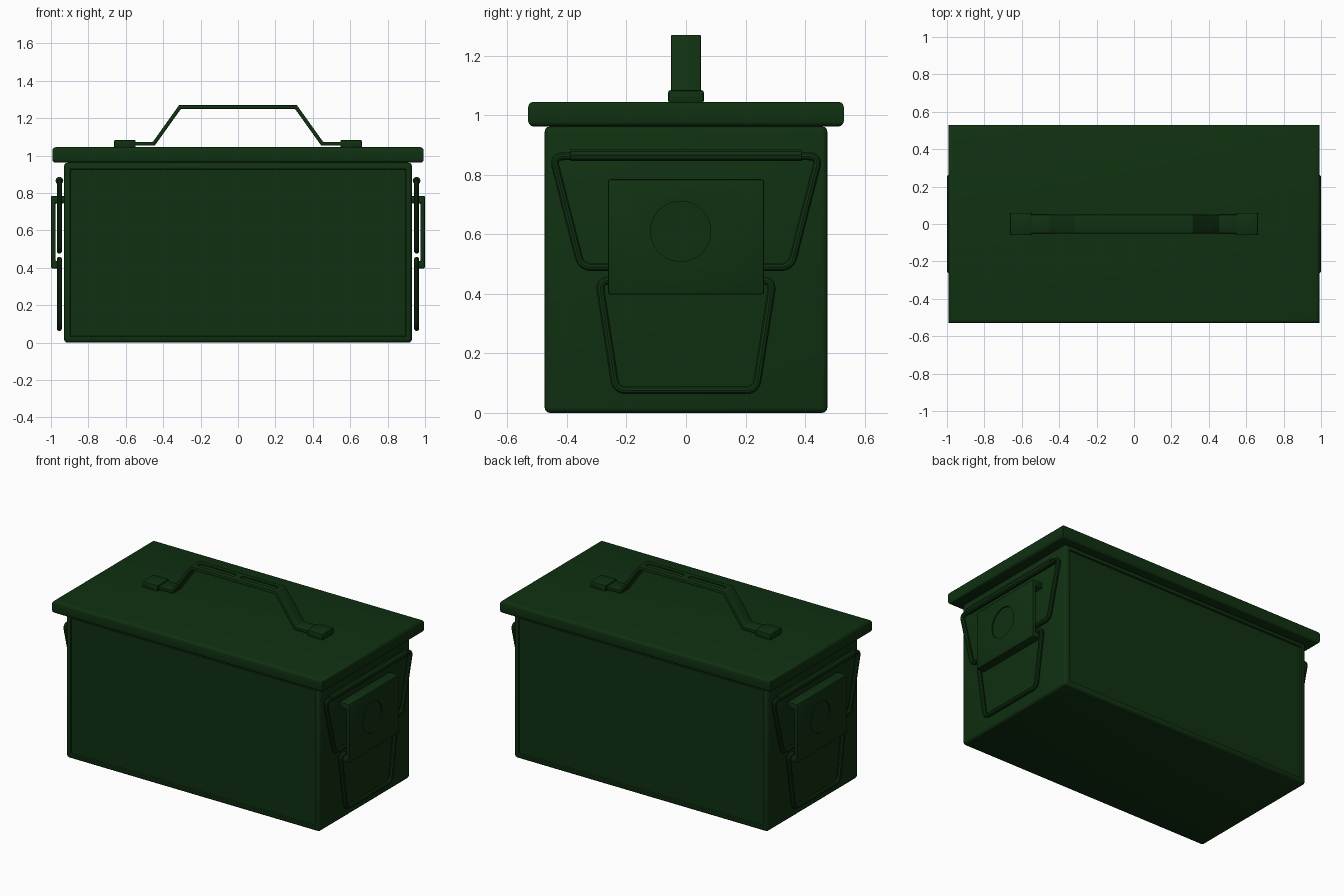
import bpy, bmesh, math
from mathutils import Vector

if "Cube" in bpy.data.objects:
    bpy.data.objects.remove(bpy.data.objects["Cube"])

green = bpy.data.materials.new("dark olive green")
green.diffuse_color = (0.005, 0.030, 0.0055, 1)
green.use_nodes = True
green.node_tree.nodes["Principled BSDF"].inputs["Base Color"].default_value = green.diffuse_color


def activate(ob):
    bpy.ops.object.select_all(action='DESELECT')
    ob.select_set(True)
    bpy.context.view_layer.objects.active = ob


def finish(ob):
    # apply modifiers / curves, colour and shade
    activate(ob)
    bpy.ops.object.convert(target='MESH')
    ob = bpy.context.view_layer.objects.active
    ob.data.materials.clear()
    ob.data.materials.append(green)
    bpy.ops.object.shade_smooth_by_angle(angle=math.radians(35))
    return ob


def to_object(bm, name):
    bmesh.ops.recalc_face_normals(bm, faces=bm.faces[:])
    me = bpy.data.meshes.new(name)
    bm.to_mesh(me)
    bm.free()
    ob = bpy.data.objects.new(name, me)
    bpy.context.collection.objects.link(ob)
    return ob


def box_bm(lo, hi, bevel=0, segs=3, keep=lambda d: True):
    bm = bmesh.new()
    bmesh.ops.create_cube(bm, size=1)
    for v in bm.verts:
        v.co = [lo[i] if v.co[i] < 0 else hi[i] for i in range(3)]
    if bevel:
        edges = [e for e in bm.edges if keep((e.verts[0].co - e.verts[1].co).normalized())]
        bmesh.ops.bevel(bm, geom=edges, offset=bevel, segments=segs, profile=0.5, affect='EDGES')
    return bm


def cut(ob, cutter):
    cutter.hide_render = True
    m = ob.modifiers.new("cut", 'BOOLEAN')
    m.operation, m.object, m.solver = 'DIFFERENCE', cutter, 'EXACT'
    activate(ob)
    bpy.ops.object.convert(target='MESH')
    bpy.data.objects.remove(cutter)


def tube(name, pts, x, radius, fillet=0.035):
    # round wire through (y, z) points with rounded corners
    p = [Vector((x, y, z)) for y, z in pts]
    path = [p[0]]
    for a, b, c in zip(p, p[1:], p[2:]):
        s = b + (a - b).normalized() * min(fillet, (a - b).length * 0.9)
        e = b + (c - b).normalized() * min(fillet, (c - b).length * 0.9)
        for i in range(7):
            t = i / 6
            path.append(s * (1 - t) ** 2 + b * 2 * t * (1 - t) + e * t * t)
    path.append(p[-1])
    cu = bpy.data.curves.new(name, 'CURVE')
    cu.dimensions = '3D'
    cu.bevel_depth, cu.bevel_resolution, cu.use_fill_caps = radius, 3, True
    sp = cu.splines.new('POLY')
    sp.points.add(len(path) - 1)
    for q, v in zip(sp.points, path):
        q.co = (*v, 1)
    ob = bpy.data.objects.new(name, cu)
    bpy.context.collection.objects.link(ob)
    return finish(ob)


# body with recessed front and back panels
bm = box_bm((-0.93, -0.475, 0), (0.93, 0.475, 0.962), 0.018)
bm.normal_update()
panels = [f for f in bm.faces if abs(f.normal.y) > 0.99 and f.calc_area() > 0.5]
for f in panels:
    bmesh.ops.inset_region(bm, faces=[f], thickness=0.02, depth=0)
    bmesh.ops.inset_region(bm, faces=[f], thickness=0.004, depth=-0.01)
finish(to_object(bm, "body"))

# lid
finish(to_object(box_bm((-0.993, -0.53, 0.962), (0.993, 0.53, 1.045), 0.018,
                        keep=lambda d: abs(d.z) < 0.5), "lid"))

# carrying handle: bent strap with two shallow slots
bm = bmesh.new()
line = [(-0.64, 1.064), (-0.45, 1.064), (-0.31, 1.26), (0.31, 1.26), (0.45, 1.064), (0.64, 1.064)]
rows = [[bm.verts.new((x, y, z)) for y in (-0.05, 0.05)] for x, z in line]
for a, b in zip(rows, rows[1:]):
    bm.faces.new((a[0], b[0], b[1], a[1]))
strap = to_object(bm, "carry_handle")
sol = strap.modifiers.new("thickness", 'SOLIDIFY')
sol.thickness, sol.offset, sol.use_even_offset = 0.02, 0, True
bev = strap.modifiers.new("edge", 'BEVEL')
bev.width, bev.segments = 0.003, 2
activate(strap)
bpy.ops.object.convert(target='MESH')
for s in (-1, 1):
    c = s * 0.155
    cut(strap, to_object(box_bm((c - 0.135, -0.018, 1.264), (c + 0.135, 0.018, 1.3), 0.015, 4,
                                keep=lambda d: abs(d.z) > 0.5), "slot_cutter"))
finish(strap)

# brackets holding the handle feet
for s, side in ((-1, "left"), (1, "right")):
    finish(to_object(box_bm((s * 0.605 - 0.058, -0.06, 1.04), (s * 0.605 + 0.058, 0.06, 1.084),
                            0.008, 2), side + "_handle_bracket"))

# end hardware, built on the right
parts = []
prof = [(0.925, 0.785), (1.0, 0.785), (1.0, 0.397), (0.94, 0.397),
        (0.94, 0.435), (0.976, 0.435), (0.976, 0.745), (0.925, 0.745)]
bm = bmesh.new()
face = bm.faces.new([bm.verts.new((x, -0.262, z)) for x, z in prof])
ext = bmesh.ops.extrude_face_region(bm, geom=[face])
bmesh.ops.translate(bm, vec=(0, 0.524, 0),
                    verts=[g for g in ext["geom"] if isinstance(g, bmesh.types.BMVert)])
bmesh.ops.recalc_face_normals(bm, faces=bm.faces[:])
bmesh.ops.bevel(bm, geom=bm.edges[:], offset=0.008, segments=2, profile=0.5, affect='EDGES')
latch = to_object(bm, "right_latch_plate")
bpy.ops.mesh.primitive_cylinder_add(vertices=48, radius=0.101, depth=0.1,
                                    location=(1.042, -0.018, 0.61), rotation=(0, math.pi / 2, 0))
cut(latch, bpy.context.object)
parts.append(finish(latch))

upper = [(-0.38, 0.862), (-0.447, 0.862), (-0.352, 0.49), (-0.23, 0.49)]
for tag, k in (("front", 1), ("rear", -1)):
    parts.append(tube("right_upper_bail_" + tag, [(k * y, z) for y, z in upper], 0.955, 0.014))
parts.append(tube("right_bail_sleeve", [(-0.388, 0.866), (0.388, 0.866)], 0.955, 0.021))
half = [(-0.24, 0.445), (-0.292, 0.445), (-0.235, 0.076)]
parts.append(tube("right_lower_bail", half + [(-y, z) for y, z in half[::-1]], 0.955, 0.014))

# left end is the right end turned half round
for ob in parts:
    twin = ob.copy()
    twin.name = ob.name.replace("right", "left")
    twin.rotation_euler.z += math.pi
    twin.location = (-ob.location.x, -ob.location.y, ob.location.z)
    bpy.context.collection.objects.link(twin)
